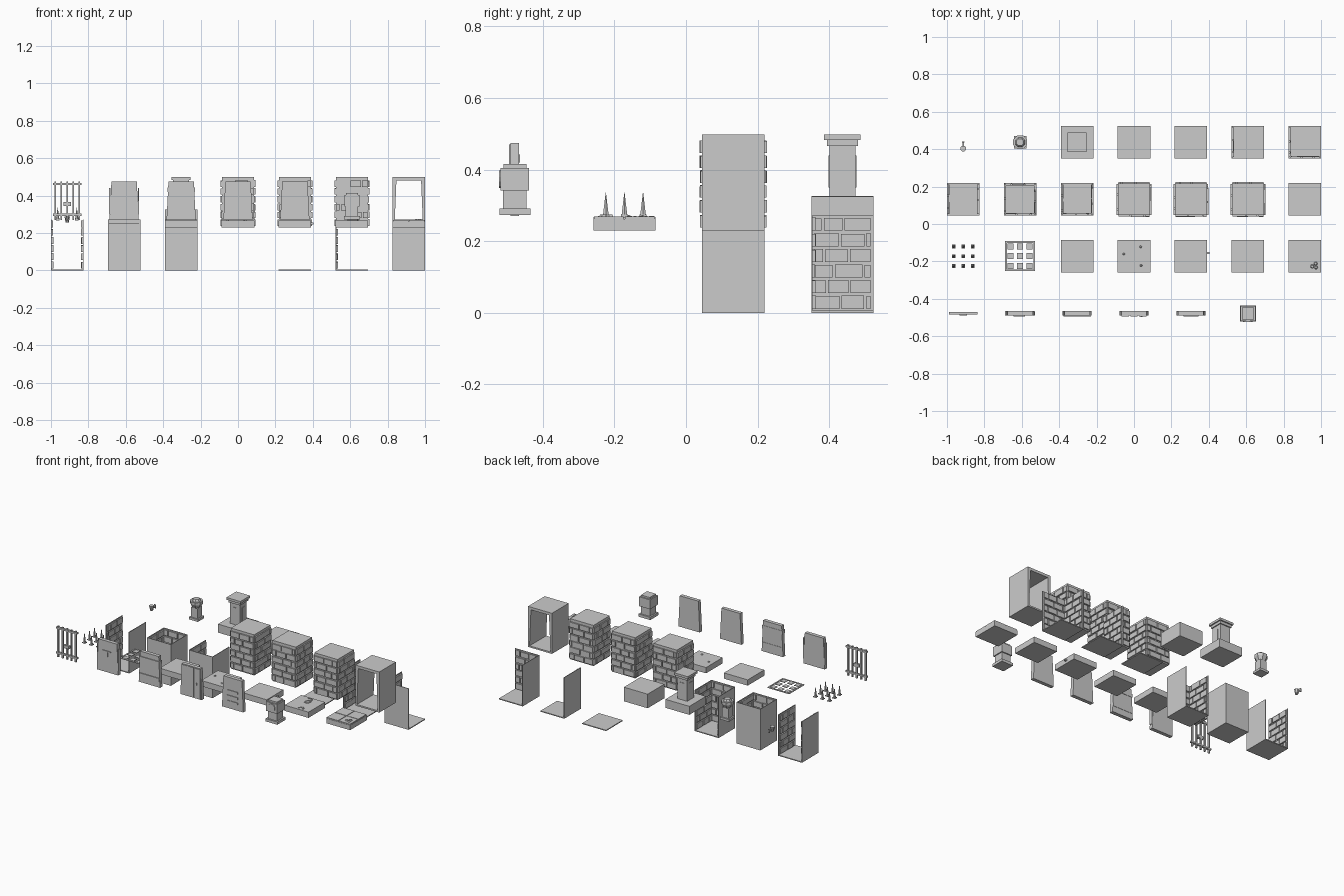
import bpy, bmesh, math, random
from mathutils import Matrix, Vector

if "Cube" in bpy.data.objects:
    bpy.data.objects.remove(bpy.data.objects["Cube"])
random.seed(4)

COLS = [-0.913, -0.609, -0.304, 0.0, 0.304, 0.609, 0.913]
ROWS = [-0.478, -0.172, 0.132, 0.437]      # front to back
W = 0.174                                  # tile width
H = W / 2


def box(bm, x0, x1, y0, y1, z0, z1, taper=1.0):
    """Box between limits; taper narrows the top in x."""
    c = Vector(((x0 + x1) / 2, (y0 + y1) / 2, (z0 + z1) / 2))
    m = Matrix.Translation(c) @ Matrix.Diagonal((x1 - x0, y1 - y0, z1 - z0, 1))
    vs = bmesh.ops.create_cube(bm, size=1, matrix=m)['verts']
    for v in vs:
        if v.co.z > c.z:
            v.co.x = c.x + (v.co.x - c.x) * taper


def sq(bm, w, z0, z1):
    box(bm, -w / 2, w / 2, -w / 2, w / 2, z0, z1)


def cone(bm, r1, r2, z0, z1, n=8, x=0, y=0, tilt=None):
    m = Matrix.Translation((x, y, (z0 + z1) / 2))
    if tilt:
        m = m @ Matrix.Rotation(math.pi / 2, 4, tilt)
    m = m @ Matrix.Rotation(math.pi / n, 4, 'Z')
    bmesh.ops.create_cone(bm, cap_ends=True, segments=n, radius1=r1, radius2=r2,
                          depth=z1 - z0, matrix=m)


def finish(name, bm, col, row):
    me = bpy.data.meshes.new(name)
    bmesh.ops.recalc_face_normals(bm, faces=bm.faces)
    bm.to_mesh(me)
    bm.free()
    ob = bpy.data.objects.new(name, me)
    ob.location = (COLS[col], ROWS[row], 0)
    bpy.context.collection.objects.link(ob)
    return ob


def bricks(bm, side, inward, dist, z0, z1, length=W, depth=0.009, rows=6):
    """Running-bond bricks on one side (0 = front, 1 = right, 2 = back, 3 = left)."""
    rot = Matrix.Rotation(side * math.pi / 2, 4, 'Z')
    rh, gap = (z1 - z0) / rows, 0.003
    before = set(bm.verts)
    for r in range(rows):
        cuts = [0, 0.42, 0.83, 1] if r % 2 else [0, 0.17, 0.58, 1]
        cuts = [c if c in (0, 1) else c + random.uniform(-0.07, 0.07) for c in cuts]
        for a, b in zip(cuts, cuts[1:]):
            d = depth * random.uniform(0.7, 1.0)
            ys = (-dist, -dist + d) if inward else (-dist - d, -dist)
            top = z0 + (r + 1) * rh - gap - random.uniform(0, 0.004)
            box(bm, (a - 0.5) * length + gap, (b - 0.5) * length - gap, *ys,
                z0 + r * rh + gap, top)
    bmesh.ops.transform(bm, matrix=rot, verts=[v for v in bm.verts if v not in before])


def room(name, col, row, sides):
    """Floor with thin walls, plain outside and bricked inside."""
    bm, t = bmesh.new(), 0.004
    sq(bm, W, 0, 0.006)
    limits = [(-H, H, -H, -H + t), (H - t, H, -H, H), (-H, H, H - t, H), (-H, -H + t, -H, H)]
    for s in sides:
        box(bm, *limits[s], 0, 0.272)
        bricks(bm, s, True, H - t, 0.008, 0.27, W - 0.012)
    finish(name, bm, col, row)


# Floor and wall modules
room("floor_plate", 4, 3, [])
room("single_wall_tile", 5, 3, [3])
room("corner_tile", 6, 3, [0, 3])
room("corridor_tile", 0, 2, [1, 3])
room("closed_room_tile", 1, 2, [0, 1, 2, 3])
room("dead_end_tile", 2, 2, [0, 1, 3])

# Solid brick blocks
for col in (3, 4, 5):
    bm = bmesh.new()
    sq(bm, W - 0.004, 0.23, 0.498)
    for s in range(4):
        bricks(bm, s, False, H - 0.002, 0.235, 0.485, W - 0.002)
    finish("brick_block", bm, col, 2)

# Doorway block with tapered passage
bm = bmesh.new()
outer = [(-H, 0.23), (H, 0.23), (H, 0.498), (-H, 0.498)]
inner = [(-0.076, 0.24), (0.076, 0.24), (0.066, 0.48), (-0.066, 0.48)]
rings = [[[bm.verts.new((x, y, z)) for x, z in p] for p in (outer, inner)] for y in (-H, H)]
for i in range(4):
    j = (i + 1) % 4
    for o, n in rings:
        bm.faces.new((o[i], o[j], n[j], n[i]))
    for k in (0, 1):
        a, b = rings[0][k], rings[1][k]
        bm.faces.new((a[i], b[i], b[j], a[j]))
finish("doorway_block", bm, 6, 2)

# Plain raised block
bm = bmesh.new()
sq(bm, W, 0.232, 0.325)
finish("raised_block", bm, 3, 3)

# Tall pillar
bm = bmesh.new()
for w, z0, z1 in [(W, 0.27, 0.326), (0.072, 0.326, 0.466), (0.086, 0.466, 0.483),
                  (0.102, 0.483, 0.498)]:
    sq(bm, w, z0, z1)
box(bm, -0.014, 0.014, -0.039, 0.039, 0.35, 0.44)
box(bm, -0.039, 0.039, -0.014, 0.014, 0.35, 0.44)
finish("tall_pillar", bm, 2, 3)

# Brazier
bm = bmesh.new()
sq(bm, 0.066, 0.27, 0.285)
sq(bm, 0.048, 0.285, 0.35)
cone(bm, 0.026, 0.04, 0.35, 0.375)
cone(bm, 0.04, 0.04, 0.375, 0.392)
cone(bm, 0.028, 0.02, 0.392, 0.405)
finish("brazier", bm, 1, 3)

# Wall torch
bm = bmesh.new()
cone(bm, 0.009, 0.016, 0.257, 0.288, y=-0.034)
box(bm, -0.003, 0.003, -0.03, 0.003, 0.265, 0.272)
box(bm, -0.006, 0.006, 0, 0.004, 0.258, 0.282)
finish("wall_torch", bm, 0, 3)

# Floor spikes
bm = bmesh.new()
for i in (-1, 0, 1):
    for j in (-1, 0, 1):
        x, y = i * 0.051, j * 0.052
        box(bm, x - 0.01, x + 0.01, y - 0.01, y + 0.01, 0.268, 0.274)
        cone(bm, 0.009, 0.0005, 0.274, 0.336, 6, x, y)
finish("floor_spikes", bm, 0, 1)

# Spike hole grid: thin rim and nine small squares
bm = bmesh.new()
e, r = 0.08, 0.009
for s in (-1, 1):
    a, b = sorted((s * e, s * (e - r)))
    box(bm, -e, e, a, b, 0.25, 0.254)
    box(bm, a, b, -e, e, 0.25, 0.254)
for i in (-1, 0, 1):
    for j in (-1, 0, 1):
        x, y = i * 0.051, j * 0.052
        box(bm, x - 0.016, x + 0.016, y - 0.016, y + 0.016, 0.25, 0.254)
finish("spike_hole_grid", bm, 1, 1)

# Floor slabs with small details
for col in range(2, 7):
    bm = bmesh.new()
    if col < 6:
        sq(bm, W, 0.23, 0.268)
    if col == 3:                                   # pebbles
        for x, y in [(-0.055, 0.012), (0.035, 0.05), (0.038, -0.05)]:
            cone(bm, 0.007, 0.004, 0.268, 0.273, 6, x, y)
    elif col == 4:                                 # side peg
        box(bm, H, 0.1, 0.012, 0.022, 0.245, 0.256)
    elif col == 5:                                 # curved cracks
        for cx, cy, n in [(-0.01, 0.06, 4), (0.0, 0.03, 8), (0.02, -0.07, 5)]:
            for k in range(n):
                t = k * math.pi / 4
                x, y = cx + 0.015 * math.cos(t), cy + 0.018 * math.sin(t)
                box(bm, x - 0.004, x + 0.004, y - 0.004, y + 0.004, 0.266, 0.271)
    elif col == 6:                                 # four paving stones and rubble
        sq(bm, W, 0.23, 0.262)
        for x in (-1, 1):
            for y in (-1, 1):
                cx, cy, h = x * 0.0435, y * 0.0435, 0.0415
                box(bm, cx - h, cx + h, cy - h, cy + h, 0.26, 0.269)
        for x, y in [(0.04, -0.055), (0.058, -0.04), (0.06, -0.06)]:
            cone(bm, 0.012, 0.007, 0.268, 0.275, 5, x, y)
    finish("floor_slab", bm, col, 1)

# Barred gate
bm = bmesh.new()
for i in range(5):
    x = (i - 2) * 0.032
    box(bm, x - 0.005, x + 0.005, -0.005, 0.005, 0.27, 0.474)
for z in (0.292, 0.456):
    box(bm, -0.077, 0.077, -0.007, 0.007, z, z + 0.011)
box(bm, -0.02, 0.02, -0.012, 0.005, 0.345, 0.365)
finish("barred_gate", bm, 0, 0)

# Tapered doors
for col in range(1, 5):
    bm = bmesh.new()
    box(bm, -0.078, 0.078, -0.012, 0.012, 0.27, 0.474, 0.87)
    if col == 1:                                   # carved lines and side studs
        box(bm, -0.035, 0.025, -0.017, -0.012, 0.405, 0.411)
        box(bm, -0.005, 0.001, -0.017, -0.012, 0.37, 0.41)
        for x in (-0.077, 0.077):
            box(bm, x - 0.003, x + 0.003, -0.011, 0.011, 0.3, 0.44)
    elif col == 2:                                 # cross boards
        for z in (0.31, 0.42):
            box(bm, -0.074, 0.074, -0.017, 0.014, z, z + 0.022)
    elif col == 3:                                 # upright planks
        for x in (-0.048, 0, 0.048):
            box(bm, x - 0.02, x + 0.02, -0.016, 0.012, 0.275, 0.47)
        box(bm, 0.035, 0.045, -0.02, -0.012, 0.36, 0.375)
    else:                                          # slats
        for z in (0.31, 0.345, 0.38):
            box(bm, -0.04, 0.04, -0.016, -0.012, z, z + 0.012)
    finish("tapered_door", bm, col, 0)

# Small pedestal with round front boss
bm = bmesh.new()
for w, z0, z1 in [(0.086, 0.273, 0.291), (0.066, 0.291, 0.342), (0.08, 0.342, 0.404),
                  (0.064, 0.404, 0.415)]:
    sq(bm, w, z0, z1)
cone(bm, 0.026, 0.026, 0.369, 0.377, 12, y=-0.041, tilt='X')
finish("small_pedestal", bm, 5, 0)
